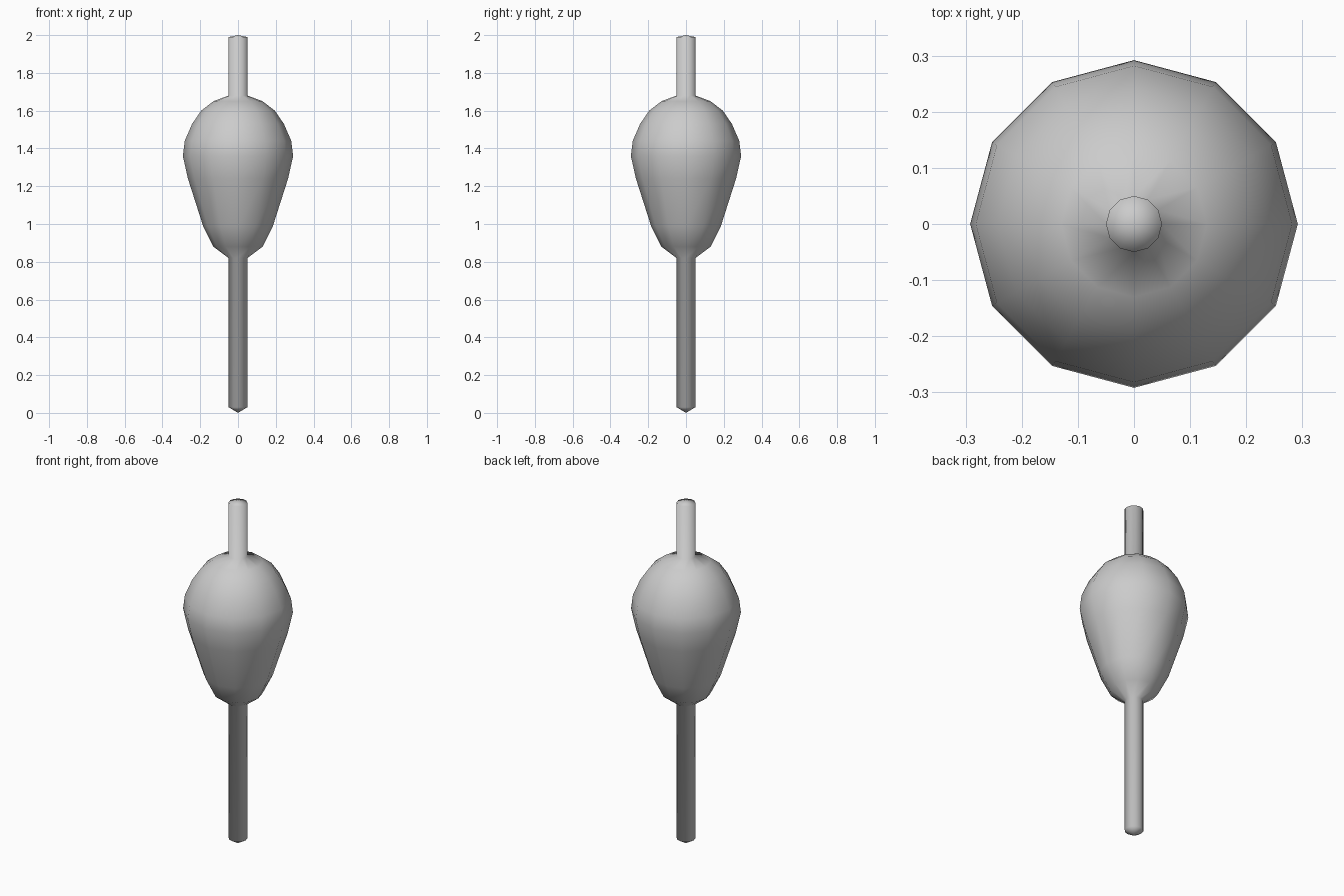
import bpy, bmesh, math

if "Cube" in bpy.data.objects:
    bpy.data.objects.remove(bpy.data.objects["Cube"])

SIDES = 12


def lathe(name, profile):
    """Revolve (radius, z) points round z; zero radius ends become poles."""
    bm = bmesh.new()
    rings = []
    for r, z in profile:
        if r == 0:
            rings.append([bm.verts.new((0, 0, z))] * SIDES)
        else:
            rings.append([bm.verts.new((r * math.cos(2 * math.pi * i / SIDES),
                                        r * math.sin(2 * math.pi * i / SIDES), z))
                          for i in range(SIDES)])
    for low, high in zip(rings, rings[1:]):
        for i in range(SIDES):
            j = (i + 1) % SIDES
            corners = list(dict.fromkeys((low[i], low[j], high[j], high[i])))
            bm.faces.new(corners).smooth = True
    bmesh.ops.recalc_face_normals(bm, faces=bm.faces)
    mesh = bpy.data.meshes.new(name)
    bm.to_mesh(mesh)
    bm.free()
    obj = bpy.data.objects.new(name, mesh)
    bpy.context.collection.objects.link(obj)
    return obj


# Continuous fishing float: pointed lower stem, teardrop body, upper stem
lower_stem = [(0, 0), (0.05, 0.03), (0.05, 0.82)]
body = [(0.13, 0.88), (0.185, 0.99), (0.265, 1.24), (0.292, 1.36),
        (0.282, 1.44), (0.243, 1.53), (0.195, 1.60), (0.13, 1.65)]
upper_stem = [(0.05, 1.68), (0.05, 1.99), (0, 2.0)]
lathe("fishing_float", lower_stem + body + upper_stem)
